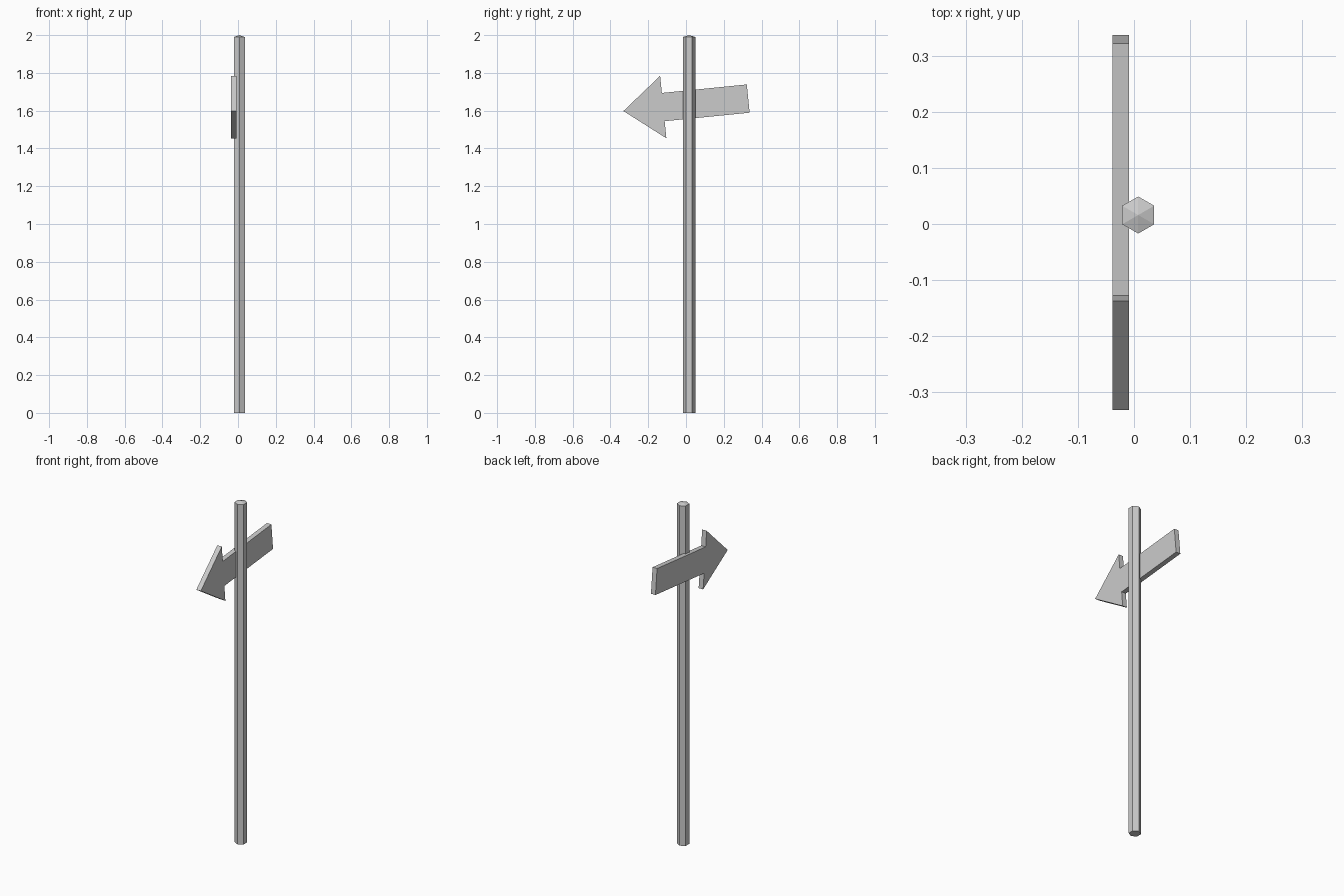
import bpy, bmesh, math
from mathutils import Matrix, Vector

if "Cube" in bpy.data.objects:
    bpy.data.objects.remove(bpy.data.objects["Cube"])


def make_object(name, bm):
    bmesh.ops.recalc_face_normals(bm, faces=bm.faces)
    mesh = bpy.data.meshes.new(name)
    bm.to_mesh(mesh)
    bm.free()
    obj = bpy.data.objects.new(name, mesh)
    bpy.context.collection.objects.link(obj)
    return obj


# Hexagonal post with a shallow pointed cap
SHAFT, TOP = 1.99, 2.0
bm = bmesh.new()
bmesh.ops.create_cone(bm, cap_ends=True, segments=6, radius1=0.033, radius2=0.033,
                      depth=SHAFT, matrix=Matrix.Translation((0, 0, SHAFT / 2)))
bm.normal_update()
cap = max(bm.faces, key=lambda f: f.calc_center_median().z)
peak = bmesh.ops.poke(bm, faces=[cap])["verts"][0]
peak.co.z = TOP
# Corners must point along y
if max(v.co.x for v in bm.verts) > 0.031:
    bmesh.ops.rotate(bm, verts=bm.verts, matrix=Matrix.Rotation(math.radians(30), 3, 'Z'))
post = make_object("post", bm)
post.location = (0.0075, 0.016, 0)

# Arrow board: half outline (along, up) mirrored, then extruded
half = [(-0.12, 0.166), (-0.12, 0.075), (0.332, 0.075)]
outline = [(-0.332, 0)] + half + [(u, -w) for u, w in reversed(half)]
THICK = 0.029
bm = bmesh.new()
face = bm.faces.new([bm.verts.new((-THICK / 2, u, w)) for u, w in outline])
ext = bmesh.ops.extrude_face_region(bm, geom=[face], use_keep_orig=True)
moved = [g for g in ext["geom"] if isinstance(g, bmesh.types.BMVert)]
bmesh.ops.translate(bm, verts=moved, vec=Vector((THICK, 0, 0)))
arrow = make_object("arrow_board", bm)
arrow.location = (-0.0235, -0.001, 1.631)
arrow.rotation_euler = (math.radians(5.7), 0, 0)
